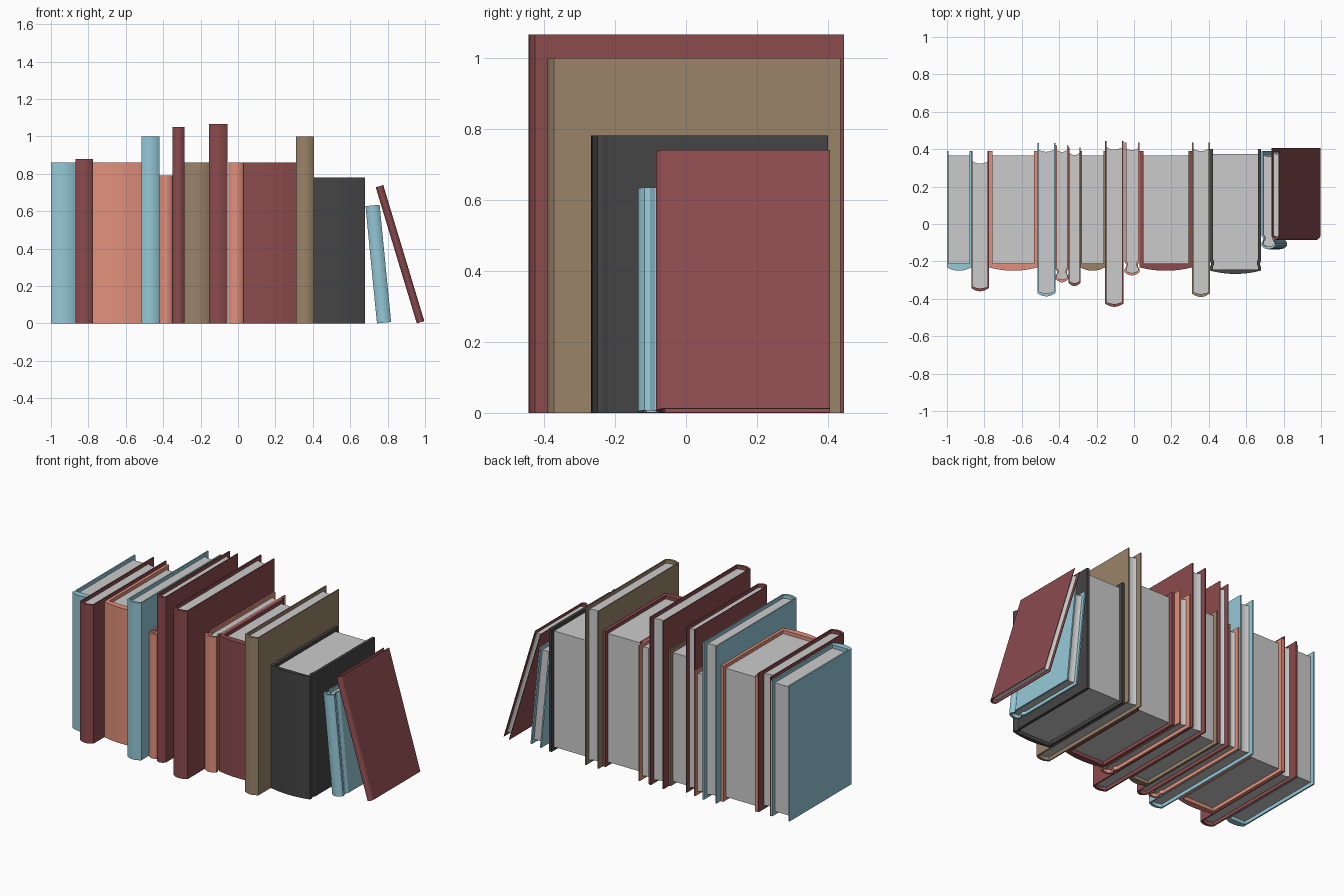
import bpy, bmesh, math
from mathutils import Matrix

if "Cube" in bpy.data.objects:
    bpy.data.objects.remove(bpy.data.objects["Cube"])

COLORS = {
    "blue": (0.30, 0.58, 0.68),
    "maroon": (0.26, 0.07, 0.075),
    "salmon": (0.76, 0.28, 0.20),
    "tan": (0.32, 0.23, 0.14),
    "charcoal": (0.058, 0.058, 0.058),
}
MATS = {}
for key, rgb in COLORS.items():
    MATS[key] = bpy.data.materials.new(key + "_cloth")
    MATS[key].diffuse_color = (*rgb, 1)


def prism(name, outline, z0, z1, matrix, mat=None):
    """Extrude a closed xy outline from z0 to z1."""
    bm = bmesh.new()
    face = bm.faces.new([bm.verts.new((x, y, z0)) for x, y in outline])
    res = bmesh.ops.extrude_face_region(bm, geom=[face])
    top = [v for v in res["geom"] if isinstance(v, bmesh.types.BMVert)]
    bmesh.ops.translate(bm, verts=top, vec=(0, 0, z1 - z0))
    bmesh.ops.recalc_face_normals(bm, faces=bm.faces[:])
    bm.transform(matrix)
    me = bpy.data.meshes.new(name)
    bm.to_mesh(me)
    bm.free()
    if mat:
        me.materials.append(mat)
    ob = bpy.data.objects.new(name, me)
    bpy.context.collection.objects.link(ob)
    return ob


def arc(half, y, bulge, n=8):
    """Points from +half to -half, bowed by bulge in y."""
    return [(half * (1 - 2 * i / n), y + bulge * (1 - (1 - 2 * i / n) ** 2))
            for i in range(n + 1)]


def wrap(half, y_back, y_edge, bulge, groove):
    """Cover path: right board, rounded spine, left board."""
    right = [(half, y_back)]
    if groove:
        right += [(half, y_edge + 0.055), (half - groove, y_edge + 0.04),
                  (half - groove, y_edge + 0.03), (half, y_edge + 0.015)]
    left = [(-x, y) for x, y in reversed(right)]
    return right + arc(half, y_edge, -bulge) + left


def book(i, x0, x1, height, front, back, page_back, color, style, tilt=0, pivot=0):
    # style: board thickness ratio, spine thickness, inner bow, fore-edge hollow, groove ratio
    ratio, spine, inner_bow, hollow, groove = STYLES[style]
    w = x1 - x0
    t = w * ratio
    bulge = 0.018
    y_edge = front + bulge
    outer = wrap(w / 2, back, y_edge, bulge, groove * w)
    inner = wrap(w / 2 - t, back, y_edge + spine, inner_bow, 0)
    if groove:
        inner = wrap(w / 2 - t, back, y_edge + 0.006, inner_bow, groove * w)
    place = Matrix.Translation(((x0 + x1) / 2, 0, 0))
    if tilt:
        # lean to the left about the lower left edge
        place = (Matrix.Translation((pivot, 0, 0)) @
                 Matrix.Rotation(-math.radians(tilt), 4, "Y") @
                 Matrix.Translation((w / 2, 0, 0)))
    prism(f"book_cover_{i:02d}", outer + inner[::-1], 0, height, place, MATS[color])
    # page block sits inside the cover with a small recess
    block = inner[1:-1]
    fore = arc(w / 2 - t, page_back, -hollow)
    prism(f"book_pages_{i:02d}", block + fore[::-1], 0.022, height - 0.022, place)


STYLES = {
    "square": (0.07, 0.022, 0.0, 0.0, 0.0),
    "round": (0.08, 0.008, 0.010, 0.012, 0.0),
    "hinged": (0.12, 0.008, 0.010, 0.010, 0.12),
    "heavy": (0.065, 0.025, 0.0, 0.0, 0.02),
}

# x0, x1, height, spine y, board y, page y, colour, style, tilt, pivot
BOOKS = [
    (-1.0, -0.87, 0.86, -0.25, 0.39, 0.365, "blue", "square"),
    (-0.87, -0.775, 0.88, -0.36, 0.39, 0.335, "maroon", "round"),
    (-0.775, -0.517, 0.86, -0.25, 0.39, 0.365, "salmon", "square"),
    (-0.517, -0.42, 0.998, -0.387, 0.432, 0.398, "blue", "round"),
    (-0.42, -0.35, 0.79, -0.312, 0.42, 0.395, "salmon", "hinged"),
    (-0.35, -0.287, 1.05, -0.332, 0.41, 0.38, "maroon", "round"),
    (-0.287, -0.155, 0.86, -0.25, 0.39, 0.365, "tan", "square"),
    (-0.155, -0.055, 1.065, -0.443, 0.445, 0.41, "maroon", "round"),
    (-0.051, 0.03, 0.86, -0.275, 0.435, 0.405, "salmon", "hinged"),
    (0.03, 0.31, 0.86, -0.25, 0.39, 0.365, "maroon", "square"),
    (0.31, 0.405, 0.998, -0.39, 0.435, 0.402, "tan", "round"),
    (0.405, 0.68, 0.78, -0.267, 0.40, 0.375, "charcoal", "heavy"),
    (0.0, 0.076, 0.63, -0.135, 0.39, 0.37, "blue", "hinged", 5.6, 0.743),
    (0.0, 0.042, 0.76, -0.085, 0.405, 0.385, "maroon", "round", 16.8, 0.956),
]
for n, spec in enumerate(BOOKS, 1):
    book(n, *spec)

# the leaning books' lowest corners rest on the shelf plane
bpy.context.view_layer.update()
for ob in bpy.data.objects:
    if ob.name[-2:] in ("13", "14"):
        cover = bpy.data.objects["book_cover_" + ob.name[-2:]]
        ob.location.z = -min(v.co.z for v in cover.data.vertices)

for m in bpy.data.materials:
    if m.users and not m.is_grease_pencil:
        m.use_nodes = True
        m.node_tree.nodes["Principled BSDF"].inputs["Base Color"].default_value = m.diffuse_color
